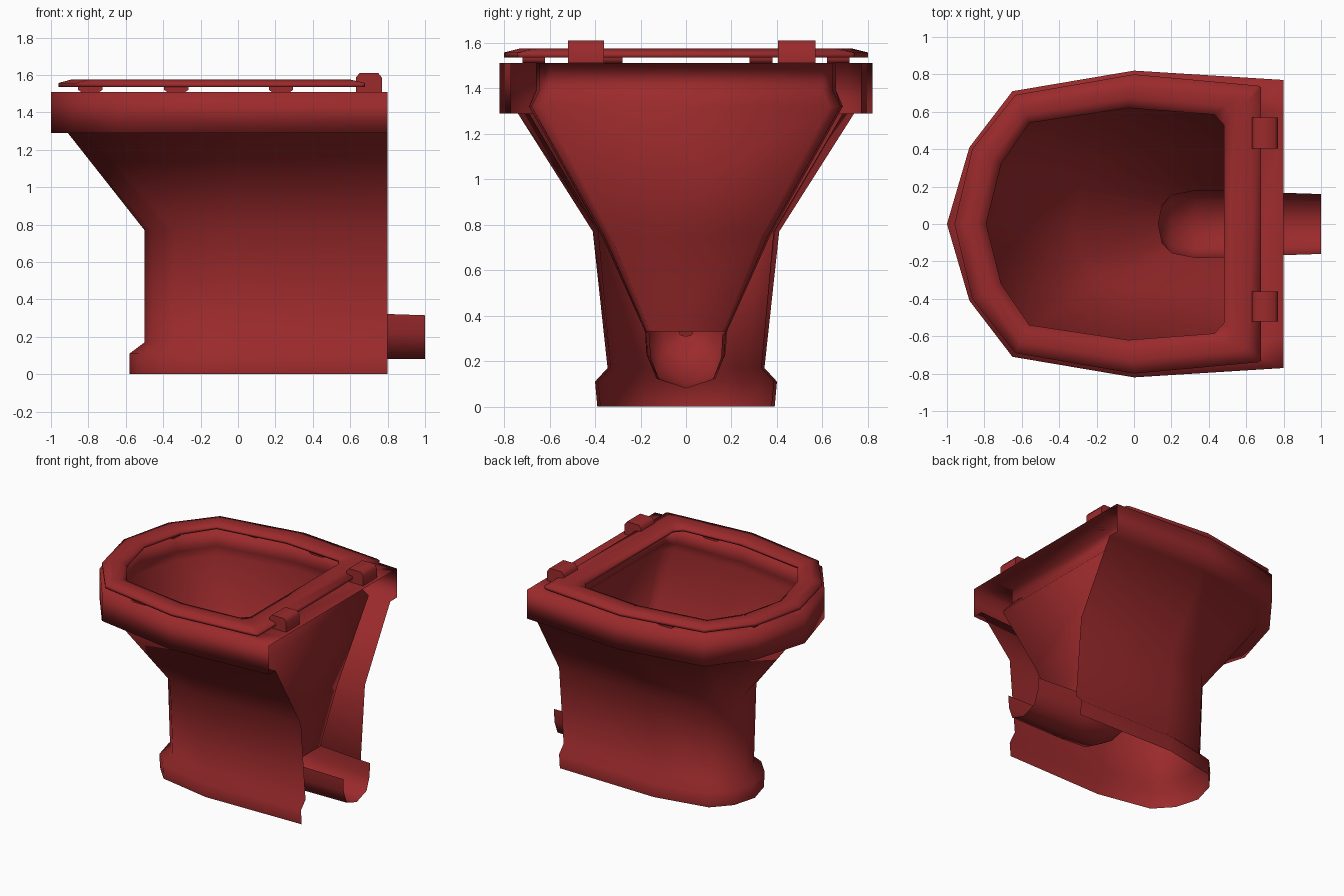
import bpy, bmesh, math

if "Cube" in bpy.data.objects:
    bpy.data.objects.remove(bpy.data.objects["Cube"])

mat = bpy.data.materials.new("dark_red")
mat.diffuse_color = (0.33, 0.023, 0.025, 1)
mat.use_nodes = True
mat.node_tree.nodes["Principled BSDF"].inputs["Base Color"].default_value = mat.diffuse_color


def finish(name, bm, angle=100):
    bmesh.ops.remove_doubles(bm, verts=bm.verts, dist=0.0005)
    bmesh.ops.recalc_face_normals(bm, faces=bm.faces)
    me = bpy.data.meshes.new(name)
    bm.to_mesh(me)
    bm.free()
    ob = bpy.data.objects.new(name, me)
    bpy.context.collection.objects.link(ob)
    me.materials.append(mat)
    bpy.ops.object.select_all(action='DESELECT')
    ob.select_set(True)
    bpy.context.view_layer.objects.active = ob
    bpy.ops.object.shade_smooth_by_angle(angle=math.radians(angle))
    return ob


def loop(half, z):
    """Mirror a half outline that starts at the nose on y = 0."""
    return [(x, -y, z) for x, y in reversed(half[1:])] + [(x, y, z) for x, y in half]


def loft(bm, rings, closed=False):
    rows = [[bm.verts.new(p) for p in r] for r in rings]
    n = len(rows[0])
    for a, b in zip(rows, rows[1:]):
        for i in range(n if closed else n - 1):
            j = (i + 1) % n
            bm.faces.new((a[i], a[j], b[j], b[i]))


def blend(a, b, t):
    return [(p[0] + (q[0] - p[0]) * t, p[1] + (q[1] - p[1]) * t) for p, q in zip(a, b)]


# Half outlines, nose to back
rim = [(-1, 0), (-.88, .41), (-.65, .71), (0, .82), (.8, .77)]
under = [(-.91, 0), (-.80, .37), (-.59, .635), (0, .74), (.8, .69)]
waist = [(-.5, 0), (-.46, .19), (-.34, .33), (0, .41), (.8, .385)]
ankle = [(-.5, 0), (-.46, .16), (-.36, .27), (0, .345), (.8, .33)]
foot = [(-.58, 0), (-.53, .19), (-.41, .32), (0, .40), (.8, .385)]
sole = [(-.58, 0), (-.53, .18), (-.41, .31), (0, .39), (.8, .375)]
mouth = [(-.83, 0), (-.75, .33), (-.58, .57), (0, .66), (.53, .645), (.6, .6)]
throat = [(-.85, 0), (-.76, .34), (-.58, .58), (0, .69), (.58, .68), (.66, .63)]
belly = [(-.32, 0), (-.28, .18), (-.18, .31), (.1, .37), (.54, .36), (.61, .33)]
drain = [(.13, 0), (.15, .10), (.2, .155), (.33, .18), (.5, .175), (.58, .16)]

# Pedestal shell open at the back, with rim deck and funnel bowl
bm = bmesh.new()
loft(bm, [loop(sole, 0), loop(foot, .11), loop(ankle, .17), loop(waist, .77),
          loop(under, 1.29), loop(rim, 1.29), loop(rim, 1.51)])
loft(bm, [loop(rim + [(.8, .6)], 1.51), loop(mouth, 1.51), loop(mouth, 1.39),
          loop(throat, 1.32), loop(belly, .75), loop(drain, .33)], closed=True)
finish("pedestal_and_bowl", bm)


# Outlet trough under the drain
def section(x, w, top, bottom):
    d = top - bottom
    h = [(w, top), (w * .97, top - d * .42), (w * .74, top - d * .83)]
    return ([(x, -y, z) for y, z in h] + [(x, 0, bottom)]
            + [(x, y, z) for y, z in reversed(h)])


bm = bmesh.new()
loft(bm, [section(.13, .03, .33, .31), section(.15, .10, .33, .25),
          section(.2, .155, .33, .18), section(.33, .18, .33, .10),
          section(.55, .175, .33, .08), section(1.0, .16, .315, .08)])
finish("outlet_trough", bm)

# Seat ring
outer = [(-.96, 0), (-.865, .4), (-.635, .69), (0, .80), (.66, .74), (.68, .73)]
inner = [(-.79, 0), (-.71, .32), (-.56, .54), (-.03, .62), (.43, .585), (.48, .53)]
bm = bmesh.new()
loft(bm, [loop(p, z) for p, z in (
    (outer, 1.535), (outer, 1.557), (blend(outer, inner, .4), 1.575),
    (blend(outer, inner, .7), 1.572), (inner, 1.555), (inner, 1.535), (outer, 1.535))],
    closed=True)
finish("seat", bm)


def block(name, profile, y0, y1):
    bm = bmesh.new()
    a, b = [[bm.verts.new((x, y, z)) for x, z in profile] for y in (y0, y1)]
    bm.faces.new(a)
    bm.faces.new(b)
    for i in range(len(a)):
        j = (i + 1) % len(a)
        bm.faces.new((a[i], a[j], b[j], b[i]))
    finish(name, bm, 60)


# Seat buffers
for i, (x, y) in enumerate(((-.79, .33), (-.33, .67), (.23, .67))):
    prof = [(x - .05, 1.51), (x + .05, 1.51), (x + .065, 1.52),
            (x + .065, 1.537), (x - .065, 1.537), (x - .065, 1.52)]
    for side in (-1, 1):
        block(f"buffer_{i}_{'left' if side < 0 else 'right'}", prof,
              side * y - .05, side * y + .05)

# Hinges
hinge = [(.63, 1.51), (.77, 1.51), (.77, 1.585), (.75, 1.61), (.65, 1.61), (.63, 1.585)]
block("hinge_left", hinge, -.52, -.36)
block("hinge_right", hinge, .405, .57)
